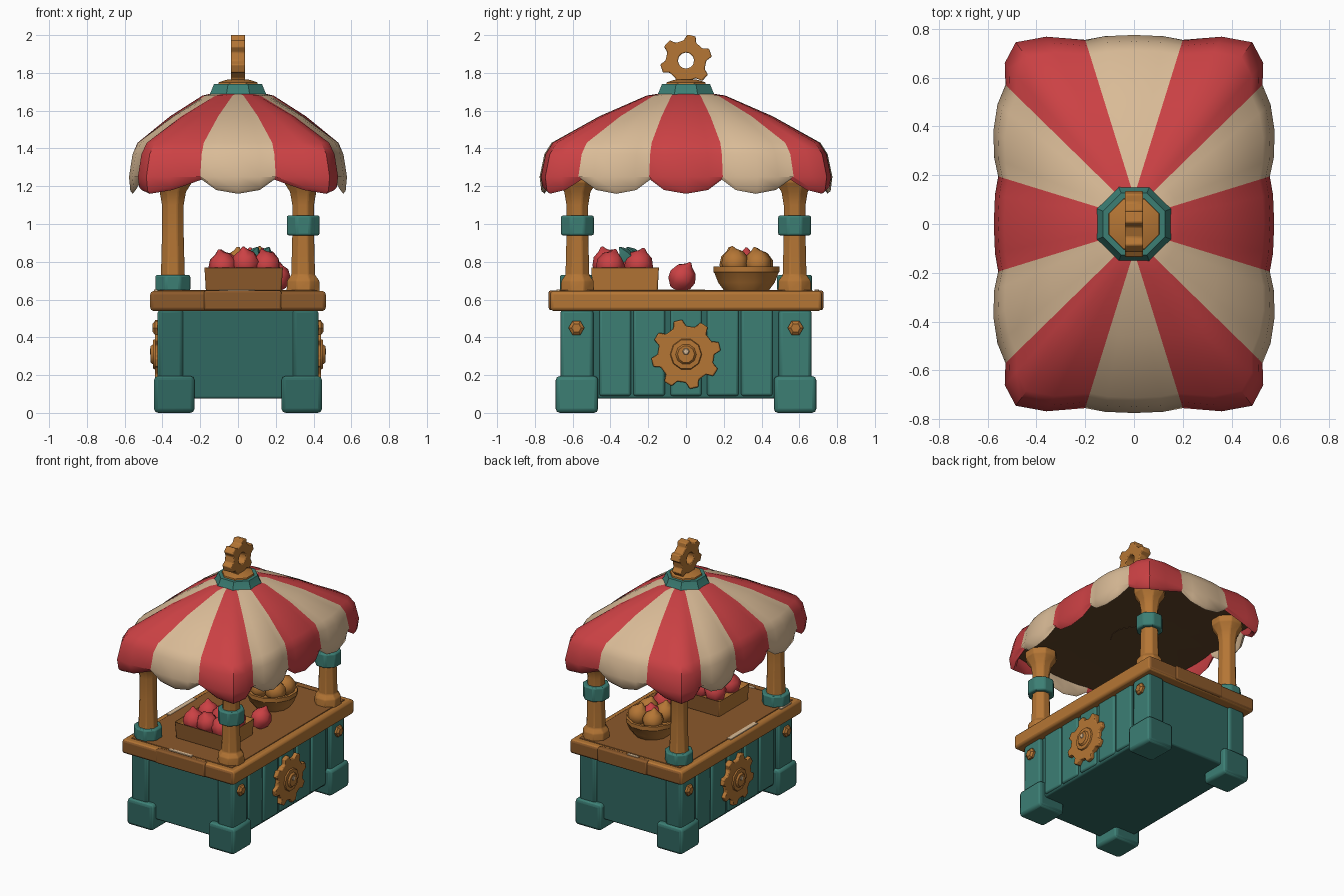
import bpy, bmesh, math
from math import pi, sin, cos

if "Cube" in bpy.data.objects:
    bpy.data.objects.remove(bpy.data.objects["Cube"])


def material(name, r, g, b):
    m = bpy.data.materials.new(name)
    m.diffuse_color = (r, g, b, 1)
    m.use_nodes = True
    m.node_tree.nodes["Principled BSDF"].inputs["Base Color"].default_value = m.diffuse_color
    return m


WOOD = material("golden wood", 0.46, 0.18, 0.035)
DARK = material("dark wood", 0.26, 0.10, 0.024)
LINING = material("lining brown", 0.12, 0.058, 0.022)
TEAL = material("teal paint", 0.045, 0.21, 0.175)
DEEP = material("deep teal paint", 0.03, 0.14, 0.12)
RED = material("red cloth", 0.60, 0.053, 0.058)
CREAM = material("cream cloth", 0.70, 0.50, 0.31)


def finish(name, bm, mats, loc=(0, 0, 0), rot=(0, 0, 0), bevel=0, angle=35):
    bmesh.ops.recalc_face_normals(bm, faces=bm.faces)
    me = bpy.data.meshes.new(name)
    bm.to_mesh(me)
    bm.free()
    for m in mats:
        me.materials.append(m)
    ob = bpy.data.objects.new(name, me)
    bpy.context.collection.objects.link(ob)
    ob.location, ob.rotation_euler = loc, rot
    if bevel:
        b = ob.modifiers.new("bevel", 'BEVEL')
        b.width, b.segments = bevel, 2
    bpy.ops.object.select_all(action='DESELECT')
    ob.select_set(True)
    bpy.context.view_layer.objects.active = ob
    bpy.ops.object.shade_smooth_by_angle(angle=math.radians(angle))
    return ob


def box(name, lo, hi, mat, bevel=0.012, taper=1.0, recess=0, end_mat=None):
    """Box from corner to corner; taper scales the top, recess hollows it,
    end_mat colours the front and back faces."""
    bm = bmesh.new()
    bmesh.ops.create_cube(bm, size=1)
    size = [h - l for l, h in zip(lo, hi)]
    for v in bm.verts:
        k = taper if v.co.z > 0 else 1
        v.co.x *= size[0] * k
        v.co.y *= size[1] * k
        v.co.z *= size[2]
    bm.normal_update()
    for f in bm.faces:
        f.material_index = 1 if end_mat and abs(f.normal.y) > 0.9 else 0
    if recess:
        top = max(bm.faces, key=lambda f: f.normal.z)
        bmesh.ops.inset_region(bm, faces=[top], thickness=0.022)
        for v in top.verts:
            v.co.z -= recess
    return finish(name, bm, [mat, end_mat] if end_mat else [mat],
                  [(l + h) / 2 for l, h in zip(lo, hi)], bevel=bevel)


def rings_to_mesh(rings, closed=False):
    bm = bmesh.new()
    vs = [[bm.verts.new(p) for p in r] for r in rings]
    n = len(vs[0])
    pairs = list(zip(vs, vs[1:]))
    if closed:
        pairs.append((vs[-1], vs[0]))
    for a, b in pairs:
        for j in range(n):
            k = (j + 1) % n
            bm.faces.new((a[j], a[k], b[k], b[j]))
    if not closed:
        bm.faces.new(vs[0])
        bm.faces.new(vs[-1])
    return bm


def lathe(name, profile, loc, mat, sides=8, rot=(0, 0, 0), bevel=0, angle=35):
    rings = [[(r * cos(2 * pi * (j + .5) / sides), r * sin(2 * pi * (j + .5) / sides), z)
              for j in range(sides)] for r, z in profile]
    return finish(name, rings_to_mesh(rings), [mat], loc, rot, bevel, angle)


def gear(name, loc, outer, inner, hole, depth, teeth, mat):
    """Toothed ring lying in the yz plane."""
    def ring(x, radii):
        pts = []
        for t in range(teeth):
            for r, a in zip(radii, (0.0, 0.14, 0.46, 0.6)):
                th = 2 * pi * (t + a) / teeth
                pts.append((x, r * cos(th), r * sin(th)))
        return pts
    out, h, d = (inner, outer, outer, inner), (hole,) * 4, depth / 2
    bm = rings_to_mesh([ring(-d, h), ring(-d, out), ring(d, out), ring(d, h)], closed=True)
    return finish(name, bm, [mat], loc, bevel=0.006)


# Base cabinet, with corner stiles, feet and bolts
box("cabinet_body", (-0.40, -0.645, 0.075), (0.40, 0.645, 0.55), DEEP)
for sx in (-1, 1):
    for sy in (-1, 1):
        def corner(name, x0, x1, y0, y1, z0, z1, b, end_mat=None):
            xs, ys = sorted((sx * x0, sx * x1)), sorted((sy * y0, sy * y1))
            box(name, (xs[0], ys[0], z0), (xs[1], ys[1], z1), TEAL, b, end_mat=end_mat)
        corner("foot", 0.23, 0.445, 0.465, 0.69, 0.0, 0.195, 0.022, DEEP)
        corner("corner_stile", 0.29, 0.425, 0.49, 0.665, 0.15, 0.55, 0.02, DEEP)
        lathe("bolt", [(0.042, 0), (0.042, 0.025), (0.025, 0.037)],
              (sx * 0.415, sy * 0.58, 0.45), WOOD, 6, (0, sx * pi / 2, 0))
    # Planks on the long sides, and the gear emblem
    for y in (-0.375, -0.195, 0.0, 0.195, 0.375):
        xs = sorted((sx * 0.38, sx * 0.413))
        box("side_plank", (xs[0], y - 0.083, 0.09), (xs[1], y + 0.083, 0.55), TEAL, 0.012)
    gear("side_gear", (sx * 0.42, 0, 0.31), 0.185, 0.15, 0.04, 0.04, 8, WOOD)
    lathe("gear_hub", [(0.09, 0), (0.08, 0.022), (0.055, 0.024), (0.045, 0.036)],
          (sx * 0.427, 0, 0.31), WOOD, 10, (0, sx * pi / 2, 0))
    lathe("gear_hub_tip", [(0.02, 0), (0.014, 0.005)],
          (sx * 0.462, 0, 0.325), CREAM, 6, (0, sx * pi / 2, 0))

# Counter slab with an inlaid top, end boards and worn pale edges
box("counter_slab", (-0.465, -0.72, 0.54), (0.465, 0.72, 0.645), WOOD, 0.018, end_mat=DARK)
box("counter_top_inlay", (-0.42, -0.67, 0.64), (0.42, 0.67, 0.65), DARK, 0.003)
for sy in (-1, 1):
    ys = sorted((sy * 0.68, sy * 0.727))
    box("counter_board", (-0.18, ys[0], 0.545), (0.23, ys[1], 0.648), DARK, 0.01)
for x0, x1, y0, y1 in ((-0.1, 0.09, -0.685, -0.66), (-0.445, -0.41, -0.22, 0.1),
                       (-0.09, 0.0, 0.68, 0.705), (-0.445, -0.42, -0.62, -0.5)):
    box("worn_edge", (x0, y0, 0.645), (x1, y1, 0.653), CREAM, 0.002)

# Canopy posts with teal collars
POST = [(0.095, 0.64), (0.092, 0.70), (0.068, 0.73), (0.062, 0.95), (0.062, 1.10),
        (0.075, 1.17), (0.11, 1.22), (0.11, 1.27)]
for sx in (-1, 1):
    for sy in (-1, 1):
        x, y = sx * 0.345, sy * 0.575
        lathe("canopy_post", POST, (x, y, 0), WOOD, 8, bevel=0.006)
        z = 0.94 if sx > 0 else 0.645
        r = 0.094 if sx > 0 else 0.1
        lathe("post_collar", [(r, z), (r, z + 0.105 if sx > 0 else z + 0.085)],
              (x, y, 0), TEAL, 8, bevel=0.01)

# Striped canopy: one quarter of the scalloped outline, mirrored around
Q = [(.575, 0), (.57, .12), (.557, .195), (.573, .27), (.577, .38), (.56, .49), (.527, .57),
     (.53, .66), (.485, .745), (.36, .768), (.2, .755), (.12, .77), (0, .775)]
# Stripe angles where they meet the cap, in degrees
A = [0, 13, 26, 35, 44, 52, 60, 67, 74, 80, 86, 88, 90]
H = [(.145 * cos(math.radians(a)), .145 * sin(math.radians(a))) for a in A]


def around(q):
    return (q[:12] + [(-x, y) for x, y in q[:0:-1]] +
            [(-x, -y) for x, y in q[:12]] + [(x, -y) for x, y in q[:0:-1]])


HEM = (1.16, 1.18, 1.235, 1.18)
# (spread, height, share of the scallop drop); the last four rings are the ceiling
CANOPY = [(0, 1.69, 0), (.1, 1.68, 0), (.5, 1.57, 0), (.9, 1.43, 0), (.96, 1.37, 0),
          (1.0, 1.25, 0), (.985, 0.015, 1), (.96, 0, 1),
          (.935, 0.02, 1), (.93, 1.262, 0), (.5, 1.265, 0), (0, 1.265, 0)]
rings = []
for t, z, hem in CANOPY:
    rings.append([(hx * (1 - t) + x * t, hy * (1 - t) + y * t, z + hem * HEM[j % 4])
                  for j, ((hx, hy), (x, y)) in enumerate(zip(around(H), around(Q)))])
bm = rings_to_mesh(rings, closed=True)
for i, f in enumerate(bm.faces):
    row, j = divmod(i, 48)
    f.material_index = 2 if row >= 9 else ((j + 2) // 4) % 2
finish("striped_canopy", bm, [RED, CREAM, LINING], angle=40)
lathe("ceiling_centre", [(0.16, 1.262), (0.16, 1.28)], (0, 0, 0), LINING, 12)

# Finial: teal cap, wooden disc and upright toothed ring
lathe("canopy_cap", [(0.14, 1.64), (0.168, 1.68), (0.155, 1.70), (0.138, 1.74)], (0, 0, 0), TEAL, 8)
lathe("finial_disc", [(0.115, 1.73), (0.11, 1.75), (0.06, 1.765)], (0, 0, 0), WOOD, 8)
gear("finial_ring", (0, 0, 1.865), 0.138, 0.108, 0.042, 0.075, 6, WOOD)


# Produce: crate of red fruit, bowl of golden fruit, one loose fruit
def fruit(name, loc, r, mat, rot=(0, 0, 0)):
    lathe(name, [(r * .45, -r * .95), (r * .9, -r * .45), (r, r * .1), (r * .75, r * .65),
                 (r * .3, r * .95), (r * .08, r * 1.2)], loc, mat, 7, rot, angle=50)


box("fruit_crate", (-0.17, -0.495, 0.645), (0.23, -0.15, 0.775), WOOD, 0.008, 1.04, 0.04, DARK)
for x, y, z in ((-0.08, -0.41, .775), (0.04, -0.42, .79), (0.15, -0.40, .78),
                (-0.07, -0.25, .775), (0.05, -0.26, .775), (0.15, -0.25, .785)):
    fruit("red_fruit", (x, y, z), 0.078, RED, (0.3 * sin(30 * x), 0.3 * cos(40 * y), 0))
for x, y in ((0.08, -0.27), (0.14, -0.31)):
    lathe("leaf", [(0.045, 0), (0.035, 0.035), (0.004, 0.075)], (x, y, 0.82), TEAL, 4, (0.6, 0.4, 0))

lathe("fruit_bowl", [(0.12, 0.645), (0.155, 0.69), (0.175, 0.74), (0.18, 0.745), (0.18, 0.775),
                     (0.16, 0.775), (0.14, 0.74)], (0.06, 0.32, 0), WOOD, 12)
for x, y, z in ((0.0, 0.25, .79), (0.13, 0.26, .795), (0.0, 0.39, .785), (0.13, 0.38, .79)):
    fruit("golden_fruit", (x, y, z), 0.075, WOOD, (0.2, 0.3 * sin(30 * x), 0))
fruit("red_slice", (0.065, 0.32, 0.785), 0.075, RED)
fruit("loose_red_fruit", (0.205, -0.02, 0.718), 0.075, RED, (-0.5, 0.2, 0))
